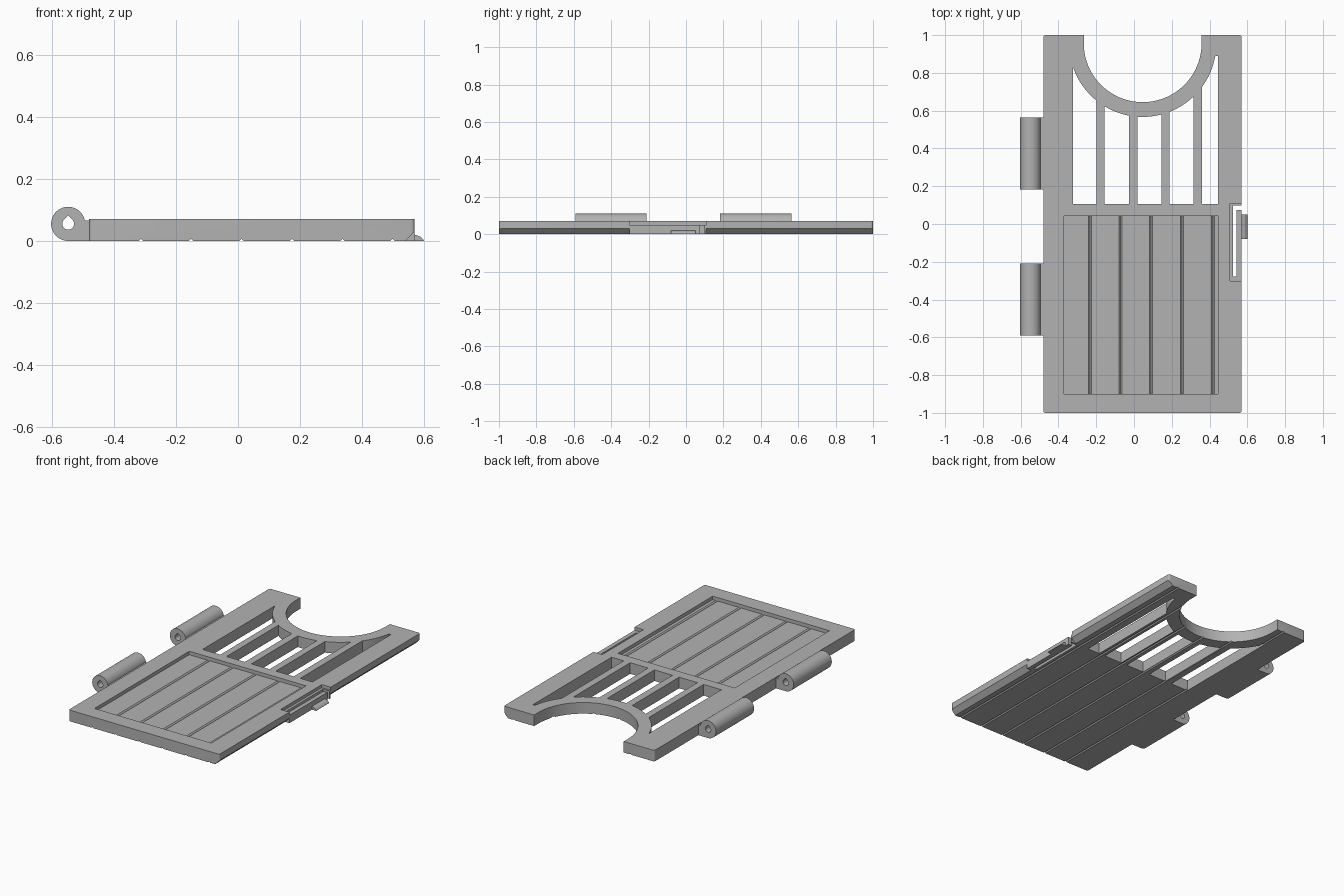
import bpy, bmesh, math

if "Cube" in bpy.data.objects:
    bpy.data.objects.remove(bpy.data.objects["Cube"])

grey = bpy.data.materials.new("grey plastic")
grey.diffuse_color = (0.45, 0.45, 0.45, 1)
grey.use_nodes = True
grey.node_tree.nodes["Principled BSDF"].inputs["Base Color"].default_value = grey.diffuse_color


def prism(name, pts, lo, hi, axis="z"):
    """Extrude a 2D profile: (x, y) along z, or (x, z) along y."""
    bm = bmesh.new()
    put = (lambda p, h: (p[0], p[1], h)) if axis == "z" else (lambda p, h: (p[0], h, p[1]))
    face = bm.faces.new([bm.verts.new(put(p, lo)) for p in pts])
    ext = bmesh.ops.extrude_face_region(bm, geom=[face])
    verts = [g for g in ext["geom"] if isinstance(g, bmesh.types.BMVert)]
    bmesh.ops.translate(bm, verts=verts, vec=put((0, 0), hi - lo))
    bmesh.ops.recalc_face_normals(bm, faces=bm.faces)
    me = bpy.data.meshes.new(name)
    bm.to_mesh(me)
    bm.free()
    me.materials.append(grey)
    ob = bpy.data.objects.new(name, me)
    bpy.context.collection.objects.link(ob)
    return ob


def rect(x0, x1, y0, y1):
    return [(x0, y0), (x1, y0), (x1, y1), (x0, y1)]


def arc(cx, cy, r, a0, a1, n):
    return [(cx + r * math.cos(math.radians(a0 + (a1 - a0) * i / n)),
             cy + r * math.sin(math.radians(a0 + (a1 - a0) * i / n))) for i in range(n + 1)]


def boolean(ob, other, op="DIFFERENCE"):
    """Apply a boolean at once and delete the helper."""
    mod = ob.modifiers.new("cut", "BOOLEAN")
    mod.operation, mod.solver, mod.object = op, "EXACT", other
    bpy.context.view_layer.objects.active = ob
    bpy.ops.object.modifier_apply(modifier=mod.name)
    bpy.data.objects.remove(other, do_unlink=True)


def smooth(ob):
    bpy.ops.object.select_all(action="DESELECT")
    ob.select_set(True)
    bpy.context.view_layer.objects.active = ob
    bpy.ops.object.shade_smooth_by_angle(angle=math.radians(30))


L, R, T = -0.48, 0.57, 0.07          # panel left, right, thickness
CX, CY, R_IN, R_OUT = 0.046, 0.957, 0.312, 0.39   # round cut-out

# Panel: section with plank grooves below and a chamfered right edge
section = [(L, T), (L, 0)]
for x in (-0.313, -0.151, 0.012, 0.174, 0.337, 0.499):
    section += [(x - 0.007, 0), (x, 0.007), (x + 0.007, 0)]
section += [(R - 0.03, 0), (R, 0.03), (R, T)]
panel = prism("panel", section, -1, 1, "y")

# Rounded outer corners
c = 0.012
outline = (arc(R - c, 1 - c, c, 0, 90, 4) + arc(L + c, 1 - c, c, 90, 180, 4)
           + arc(L + c, -1 + c, c, 180, 270, 4) + arc(R - c, -1 + c, c, 270, 360, 4))
boolean(panel, prism("outline", outline, -0.1, 0.2), "INTERSECT")

# Round cut-out at the back edge
cutout = [(CX + R_IN, 1.1)] + arc(CX, CY, R_IN, 0, -180, 40) + [(CX - R_IN, 1.1)]
boolean(panel, prism("cutout", cutout, -0.1, 0.2))

# Windows between the bars, their tops following the ring
for x0, x1 in ((-0.322, -0.198), (-0.155, -0.027), (0.019, 0.145), (0.189, 0.314), (0.359, 0.444)):
    top = []
    for i in range(13):
        x = x1 + (x0 - x1) * i / 12
        s = max(R_OUT ** 2 - (x - CX) ** 2, 0)
        top.append((x, min(CY - math.sqrt(s), 0.89)))
    boolean(panel, prism("window", [(x0, 0.107), (x1, 0.107)] + top, -0.1, 0.2))

# Sunken field with plank grooves on the upper side
field = T - 0.022
boolean(panel, prism("field", rect(-0.37, 0.444, -0.9, 0.043), field, 0.2))
for x in (-0.234, -0.071, 0.091, 0.254, 0.417):
    v = [(x - 0.01, field + 0.002), (x, field - 0.008), (x + 0.01, field + 0.002)]
    boolean(panel, prism("groove", v, -0.9, 0.043, "y"))

# Latch: lowered block with a slot that frees a springy tongue
boolean(panel, prism("latch_pocket", rect(0.508, 0.7, -0.302, 0.108), -0.1, 0.2))
latch = prism("latch", rect(0.508, R, -0.302, 0.108), 0, 0.05)
slot = [(0.524, -0.278), (0.543, -0.278), (0.543, 0.075), (0.65, 0.075), (0.65, 0.098), (0.524, 0.098)]
boolean(latch, prism("slot", slot, -0.1, 0.2))

# Latch button with a rounded nose
nose = [(R - 0.005, 0), (0.6, 0), (0.597, 0.006), (0.588, 0.014), (R, 0.02), (R - 0.005, 0.02)]
prism("latch_button", nose, -0.079, 0.051, "y")

# Hinge barrels with a foot and a teardrop pin hole
HX, HZ, HR = -0.548, 0.055, 0.055
for name, y0, y1 in (("back_hinge", 0.183, 0.563), ("front_hinge", -0.59, -0.21)):
    barrel = arc(HX, HZ, HR, 10.5, 270, 40) + [(L, 0), (L, 0.065)]
    hinge = prism(name, barrel, y0, y1, "y")
    hole = arc(HX, HZ, 0.019, 135, 405, 24) + [(HX, HZ + 0.027)]
    boolean(hinge, prism("hole", hole, y0 - 0.1, y1 + 0.1, "y"))
    smooth(hinge)

smooth(panel)
